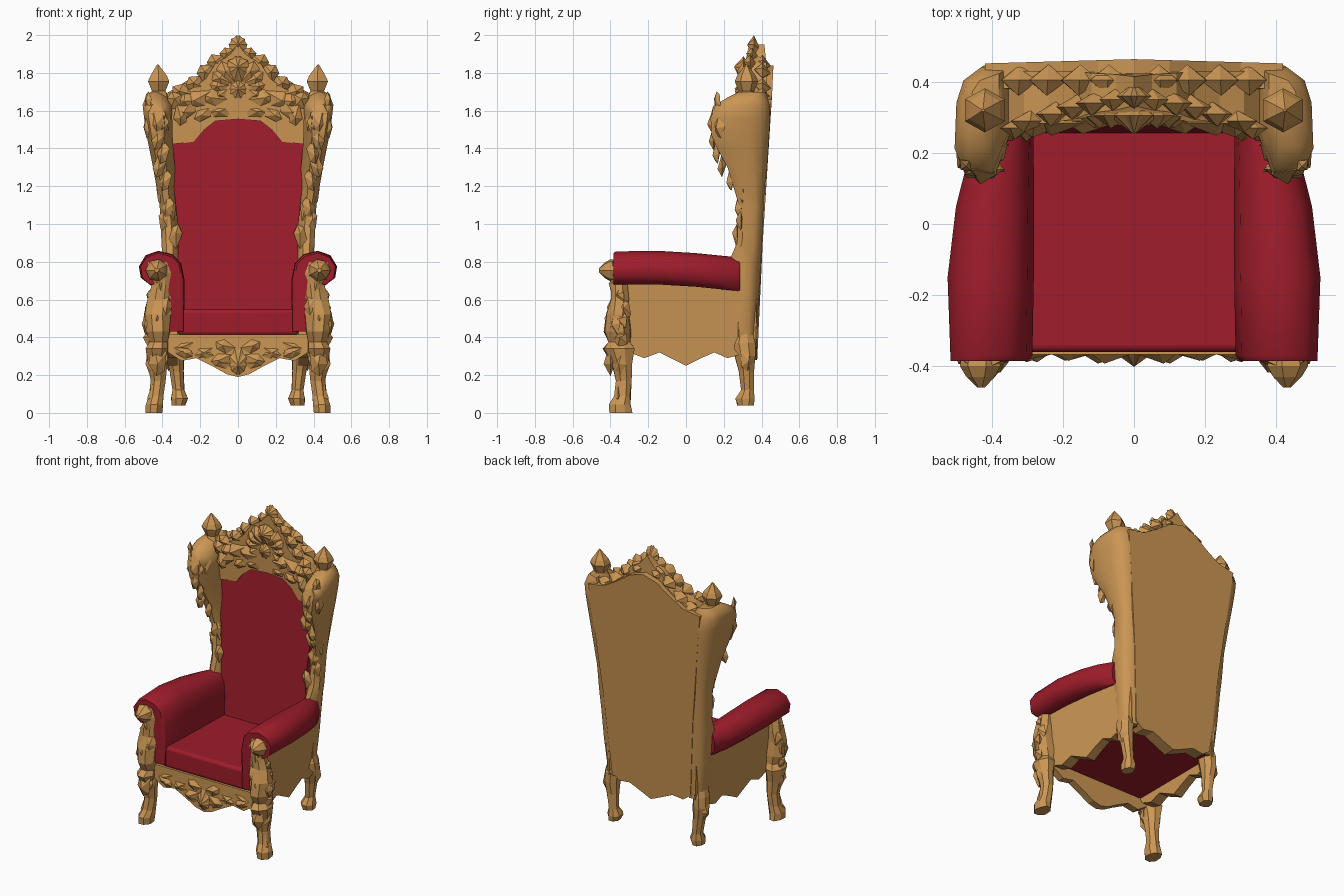
import bpy, bmesh, math, random
from mathutils import Vector, Matrix

random.seed(4)


def material(name, col):
    m = bpy.data.materials.new(name)
    m.diffuse_color = (*col, 1)
    return m


GOLD = material("carved gold", (0.60, 0.305, 0.088))
RED = material("red velvet", (0.345, 0.012, 0.024))


def make(name, verts, faces, mat, mirror=False, smooth=None, bevel=0):
    verts, faces = [tuple(v) for v in verts], [list(f) for f in faces]
    if mirror:
        n = len(verts)
        faces += [[i + n for i in reversed(f)] for f in faces]
        verts += [(-x, y, z) for x, y, z in verts]
    me = bpy.data.meshes.new(name)
    me.from_pydata(verts, [], faces)
    bm = bmesh.new()
    bm.from_mesh(me)
    bmesh.ops.recalc_face_normals(bm, faces=bm.faces)
    bm.to_mesh(me)
    bm.free()
    me.materials.append(mat)
    ob = bpy.data.objects.new(name, me)
    bpy.context.collection.objects.link(ob)
    bpy.ops.object.select_all(action='DESELECT')
    ob.select_set(True)
    bpy.context.view_layer.objects.active = ob
    if bevel:
        b = ob.modifiers.new("soft edge", 'BEVEL')
        b.width, b.segments = bevel, 3
    if smooth:
        bpy.ops.object.shade_smooth_by_angle(angle=math.radians(smooth))
    return ob


def loft(name, rings, mat, **kw):
    n = len(rings[0])
    verts = [p for r in rings for p in r]
    faces = [[k * n + i, k * n + (i + 1) % n, (k + 1) * n + (i + 1) % n, (k + 1) * n + i]
             for k in range(len(rings) - 1) for i in range(n)]
    faces += [list(range(n)), list(range(len(verts) - n, len(verts)))]
    return make(name, verts, faces, mat, **kw)


def prism(name, pts, lo, hi, mat, **kw):
    return loft(name, [[lo(*p) for p in pts], [hi(*p) for p in pts]], mat, **kw)


def turned(name, rows, mat=GOLD, sides=8, jitter=0.0, **kw):
    """rows: centre x, centre y, z, radius x, radius y"""
    rings = []
    for cx, cy, z, rx, ry in rows:
        ring = []
        for i in range(sides):
            a, k = math.tau * (i + .5) / sides, 1 + random.uniform(-jitter, jitter)
            ring.append((cx + rx * k * math.cos(a), cy + ry * k * math.sin(a), z))
        rings.append(ring)
    return loft(name, rings, mat, **kw)


def both(half):
    return half + [(-x, z) for x, z in reversed(half) if x > 0]


def lerp(table, t):
    for (a, va), (b, vb) in zip(table, table[1:]):
        if t <= b:
            return va + (vb - va) * max(0, t - a) / (b - a)
    return table[-1][1]


def leaves(name, specs):
    """blunt ridged leaves: x, y, z, angle, length, width, yaw"""
    V, F = [], []
    for x, y, z, ang, ln, w, yaw in specs:
        a, R = math.radians(ang), Matrix.Rotation(math.radians(yaw), 3, 'Z')
        u = R @ Vector((math.cos(a), 0, math.sin(a)))
        v = R @ Vector((-math.sin(a), 0, math.cos(a)))
        n = R @ Vector((0, -1, 0))
        o, k = Vector((x, y, z)), len(V)
        V += [o + v * w * .2, o + u * ln * .6 + v * w * .55, o + u * ln * .93 + v * w * .1,
              o + u * ln * .8 - v * w * .4, o + u * ln * .3 - v * w * .55,
              o + u * ln * .6 + n * w * .4, o + u * ln * .4 - n * w * .4]
        for i in range(5):
            j = (i + 1) % 5
            F += [[k + i, k + j, k + 5], [k + j, k + i, k + 6]]
    return make(name, V, F, GOLD, mirror=True)


def back_y(z):
    return lerp([(.3, .365), (1.65, .452), (2, .452)], z)


def red_y(z):
    return lerp([(.4, .25), (1.0, .28), (1.6, .33)], z)


# Seat cushion, underside and backrest cushion
seat = [(-.36, .41), (-.36, .55), (.28, .535), (.28, .41)]
prism("seat", seat, lambda y, z: (-.32, y, z), lambda y, z: (.32, y, z), RED, bevel=.02, smooth=40)
base = [(-.34, .36), (-.34, .41), (.35, .41), (.35, .36)]
prism("seat_underside", base, lambda y, z: (-.34, y, z), lambda y, z: (.34, y, z), RED)
rest = both([(0, 1.58), (.36, 1.52), (.36, 1.4), (.32, 1.0), (.31, .45)])
prism("backrest_cushion", rest, lambda x, z: (x, red_y(z), z), lambda x, z: (x, red_y(z) + .04, z), RED)

# Gold back board, with a wavy lower edge
board = both([(0, 1.84), (.1, 1.81), (.2, 1.74), (.3, 1.68), (.42, 1.66), (.39, 1.4), (.335, .9), (.295, .38),
              (.24, .34), (.16, .35), (.07, .31), (0, .28)])
prism("back_board", board, lambda x, z: (x, back_y(z) - .07, z),
      lambda x, z: (x, back_y(z) + .012 * (1 - abs(x) / .42), z), GOLD)

# Curved side wings
FRONT = [(.36, .26), (.6, .25), (.82, .235), (.9, .27), (1.1, .28), (1.2, .25), (1.3, .22), (1.4, .165),
         (1.47, .135), (1.56, .13), (1.63, .155), (1.67, .22), (1.7, .28)]
OUTER = [(.36, .36), (.66, .392), (.9, .405), (1.1, .415), (1.3, .45), (1.5, .49), (1.63, .505), (1.67, .49), (1.7, .46)]
INNER = [(.36, .28), (.9, .30), (1.43, .345), (1.63, .35), (1.7, .38)]
rings = []
for z, _ in FRONT:
    yf, yb, xo, xi = lerp(FRONT, z), back_y(z) - .3 * max(0, z - 1.6), lerp(OUTER, z), lerp(INNER, z)
    d = yb - yf
    rings.append([(xi, yb, z), (xo - .075, yb, z), (xo - .025, yb - .13 * d, z), (xo - .005, yb - .35 * d, z),
                  (xo, yf + .2 * d, z), (xo - .025, yf, z), (xi + .045, yf, z), (xi, yf + .4 * d, z)])
loft("side_wing", rings, GOLD, mirror=True, smooth=45)

# Carving down the front of the wings
specs = []
for i in range(11):
    z = .87 + i * .072
    xi, xo, yf = lerp(INNER, z), lerp(OUTER, z), lerp(FRONT, z)
    specs.append((xi + .04 + .025 * (i % 2), yf + .012, z, random.choice([82, 98, -80, 75]), .14, .06,
                  random.uniform(-10, 30)))
    if i > 4:
        specs.append((xo - .025, yf + .025, z, random.uniform(75, 100), .12, .045, 45))
specs += [(.44, .15, 1.64, -97, .19, .09, 10), (.47, .17, 1.61, -85, .17, .07, 50), (.385, .2, 1.63, -90, .2, .07, -40)]
leaves("wing_carving", specs)

# Finials on the wings
turned("wing_finial", [(.42, .32, 1.66, .06, .06), (.42, .32, 1.705, .042, .042), (.42, .32, 1.755, .065, .062),
                       (.42, .32, 1.785, .05, .05), (.425, .32, 1.845, .004, .004)], sides=6, mirror=True)

# Crest: arched rail and carved leaves
rail = both([(0, 1.95), (.05, 1.89), (.12, 1.85), (.17, 1.77), (.24, 1.72), (.31, 1.69), (.37, 1.62), (.37, 1.42),
             (.235, 1.435), (.19, 1.49), (.12, 1.545), (0, 1.555)])
prism("crest_rail", rail,
      lambda x, z: (x, .325 - .03 * min(z - 1.42, .3) / .3 + .2 * max(0, z - 1.76) - .12 * max(0, abs(x) - .15), z),
      lambda x, z: (x, .43 - .1 * max(0, z - 1.8), z), GOLD)
C = .305
specs = [(0, .36, 1.86, 90, .15, .09, 0), (0, C, 1.62, 90, .16, .12, 0), (0, C, 1.73, 90, .17, .13, 0)]
specs += [(.015, C, 1.72, a, l, .09, 0) for a, l in ((-25, .15), (5, .16), (32, .16), (60, .17))]
specs += [(.03, .35, 1.85, 60, .10, .08, 0), (.07, .34, 1.80, 50, .13, .09, 0), (.12, .33, 1.75, 45, .13, .09, 0),
          (.18, .31, 1.70, 40, .12, .09, 0), (.24, .29, 1.67, 25, .13, .08, 0),
          (.04, .29, 1.64, 15, .18, .09, 0), (.13, .285, 1.69, -20, .18, .09, 0), (.19, .28, 1.64, 5, .16, .09, 0),
          (.22, .275, 1.66, -45, .16, .08, 0), (.31, .26, 1.64, -95, .13, .07, 0), (.02, .295, 1.61, -10, .14, .06, 0),
          (.13, .29, 1.62, -35, .13, .06, 0), (.30, .27, 1.60, 60, .12, .08, 0)]
specs += [(x, .405, z, 75, .10, .11, 0) for x, z in ((.06, 1.80), (.14, 1.76), (.23, 1.68), (.31, 1.63))]
leaves("crest_carving", specs)

# Padded arms
section = [(.285, .43), (.282, .70), (.30, .79), (.345, .84), (.42, .858), (.485, .835), (.52, .775), (.51, .715),
           (.465, .68), (.40, .68), (.37, .43)]
rings = []
for y, s, dz, inset in ((-.385, .92, 0, .03), (-.37, .97, 0, .008), (-.15, 1.02, 0, 0), (.05, .92, -.012, 0),
                        (.18, .78, -.025, 0), (.285, .56, -.035, 0)):
    rings.append([(.283 + (x - .283) * s + inset * .5, max(y, -.372) if z < .6 else y,
                   z + dz * (z > .6) - inset * .4 * (z > .8)) for x, z in section])
loft("arm_pad", rings, RED, mirror=True, smooth=50)

# Gold side panels with wavy lower edge
side = [(-.33, .70), (.3, .68), (.33, .66), (.375, .62), (.37, .36), (.33, .33), (.29, .31), (.22, .29), (.15, .32),
        (.08, .29), (0, .25), (-.08, .29), (-.14, .32), (-.22, .29), (-.30, .32), (-.35, .4)]
prism("side_panel", side, lambda y, z: (.32, y, z),
      lambda y, z: (.40 + .06 * max(0, z - .4) - .045 * (y + .35) - (.04 if y > .35 else 0), y, z), GOLD, mirror=True)

# Front apron and its carving
apron = both([(0, .415), (.37, .415), (.37, .32), (.3, .275), (.22, .29), (.14, .25), (.06, .205), (0, .19)])
prism("front_apron", apron, lambda x, z: (x, -.368, z), lambda x, z: (x, -.32, z), GOLD)
specs = [(0, -.362, .36, -90, .18, .10, 0), (.01, -.365, .33, 20, .13, .07, 0), (.02, -.365, .30, -15, .14, .07, 0),
         (.02, -.365, .25, 10, .12, .05, 0), (.12, -.365, .34, -20, .13, .05, 0), (.12, -.365, .29, 25, .12, .05, 0),
         (.23, -.365, .30, 20, .13, .06, 0), (.22, -.365, .37, -15, .13, .04, 0), (.34, -.365, .34, 200, .12, .06, 0)]
leaves("apron_carving", specs)

# Front legs running up into the arm posts
turned("front_leg", [(.445, -.345, 0, .045, .065), (.445, -.35, .045, .05, .065), (.435, -.335, .09, .04, .045),
                     (.425, -.33, .17, .042, .042), (.43, -.34, .26, .055, .06), (.43, -.355, .34, .068, .085),
                     (.42, -.35, .375, .055, .065), (.425, -.36, .43, .068, .075), (.43, -.36, .52, .075, .065),
                     (.415, -.35, .60, .065, .055), (.405, -.355, .68, .055, .045), (.42, -.37, .74, .065, .04),
                     (.425, -.375, .80, .05, .03)], jitter=.1, mirror=True)
# Scrolls at the arm ends
scroll = [[(.43 + r * math.cos(i * math.tau / 7), y, .755 + r * math.sin(i * math.tau / 7)) for i in range(7)]
          for y, r in ((-.36, .055), (-.40, .06), (-.43, .042), (-.46, .012))]
loft("arm_scroll", scroll, GOLD, mirror=True)
specs = [(.44, -.40, .40, 95, .17, .08, 0), (.40, -.40, .46, 100, .17, .06, -15), (.465, -.38, .56, -80, .16, .07, 35),
         (.41, -.385, .60, 85, .14, .06, 0), (.38, -.37, .70, -100, .15, .06, -30), (.46, -.36, .58, 80, .08, .06, 60),
         (.46, -.36, .43, 70, .12, .08, 50), (.475, -.35, .34, 85, .10, .07, 80), (.43, -.40, .38, -92, .20, .09, 0),
         (.47, -.34, .36, -95, .17, .06, 70), (.38, -.36, .37, -80, .15, .06, -50), (.44, -.36, .16, -85, .14, .06, 0),
         (.465, -.33, .48, 90, .13, .07, 90)]
leaves("post_carving", specs)

# Back legs
turned("back_leg", [(.315, .315, .04, .038, .045), (.31, .315, .075, .048, .055), (.315, .325, .12, .033, .035),
                    (.325, .32, .22, .04, .042), (.335, .315, .30, .052, .06), (.33, .305, .37, .05, .065),
                    (.325, .305, .42, .04, .05)], jitter=.06, mirror=True)
leaves("back_leg_carving", [(.365, .33, .37, -95, .16, .07, 110)])
